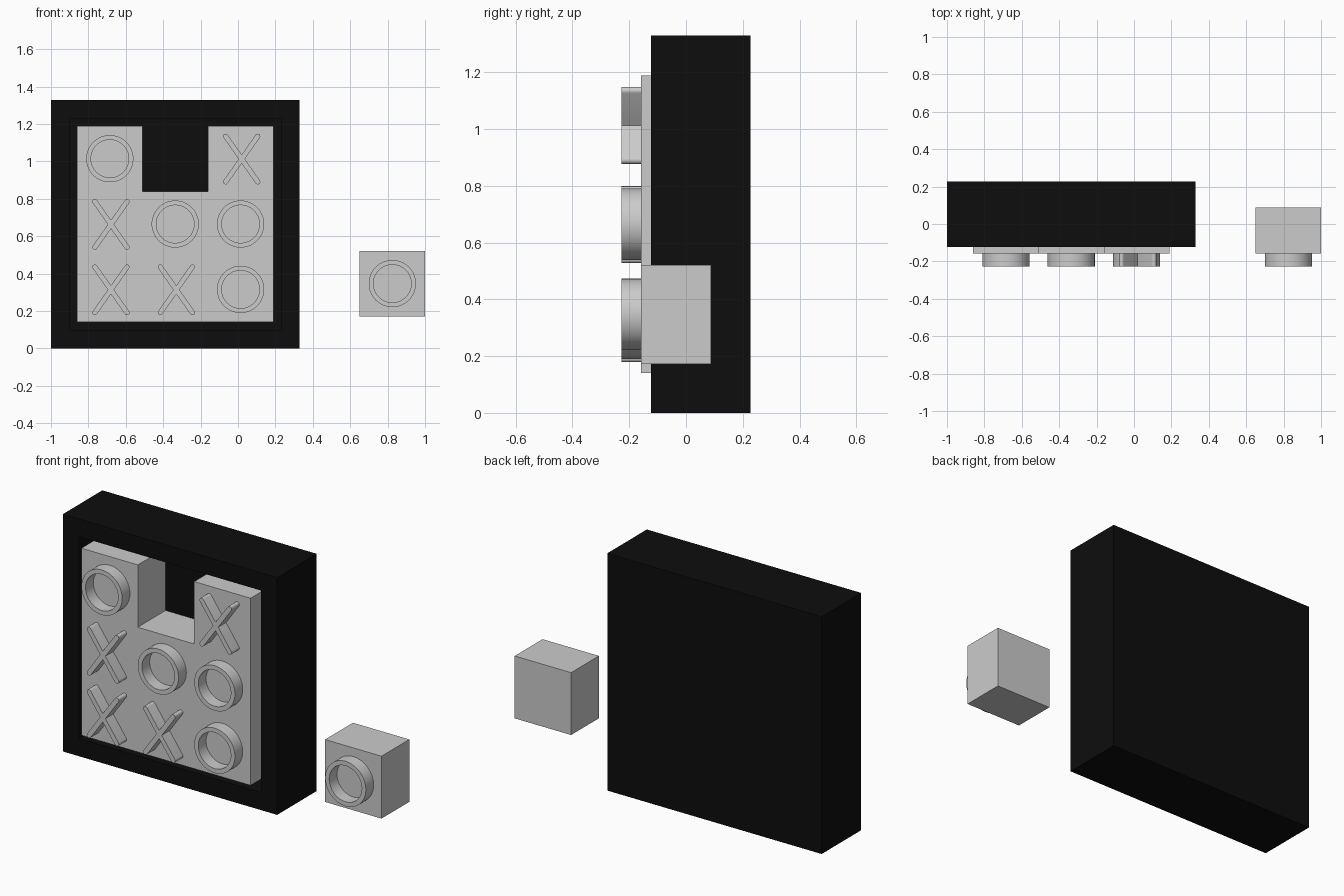
import bpy, bmesh, math
from mathutils import Vector

if "Cube" in bpy.data.objects:
    bpy.data.objects.remove(bpy.data.objects["Cube"])

TILE = 0.3495
FRONT, FACE, BACK, TOP = -0.123, -0.158, 0.088, -0.227   # y levels
X0, Z0 = -0.86, 0.141                                     # lower left corner of the tile field


def finish(name, bm, smooth=False):
    bmesh.ops.recalc_face_normals(bm, faces=bm.faces)
    mesh = bpy.data.meshes.new(name)
    bm.to_mesh(mesh)
    bm.free()
    ob = bpy.data.objects.new(name, mesh)
    bpy.context.collection.objects.link(ob)
    if smooth:
        bpy.ops.object.select_all(action='DESELECT')
        ob.select_set(True)
        bpy.context.view_layer.objects.active = ob
        bpy.ops.object.shade_smooth_by_angle(angle=math.radians(30))
    return ob


def prism(name, outline, y0, y1, smooth=False):
    """Extrude an (x, z) outline from y0 to y1."""
    bm = bmesh.new()
    face = bm.faces.new([bm.verts.new((x, y0, z)) for x, z in outline])
    ext = bmesh.ops.extrude_face_region(bm, geom=[face], use_keep_orig=True)
    verts = [g for g in ext["geom"] if isinstance(g, bmesh.types.BMVert)]
    bmesh.ops.translate(bm, vec=(0, y1 - y0, 0), verts=verts)
    return finish(name, bm, smooth)


def rect(x0, z0, x1, z1):
    return [(x0, z0), (x1, z0), (x1, z1), (x0, z1)]


def ring(name, cx, cz, n=64, outer=0.126, inner=0.101):
    section = [(outer, FACE), (outer, TOP), (inner, TOP), (inner, FACE)]
    bm = bmesh.new()
    loops = []
    for i in range(n):
        a = math.tau * i / n
        loops.append([bm.verts.new((cx + r * math.cos(a), y, cz + r * math.sin(a)))
                      for r, y in section])
    for i in range(n):
        p, q = loops[i], loops[(i + 1) % n]
        for k in range(4):
            m = (k + 1) % 4
            bm.faces.new((p[k], p[m], q[m], q[k]))
    return finish(name, bm, True)


def cross(name, cx, cz, w=0.0135, ex=0.086, ez=0.122, n=8):
    """Two crossing bars with round ends, as a single outline."""
    tilt = math.atan2(ez, ex)
    notch_x, notch_z = w / math.sin(tilt), w / math.cos(tilt)
    arms = [(1, 1, tilt, (0, notch_z)), (-1, 1, math.pi - tilt, (-notch_x, 0)),
            (-1, -1, math.pi + tilt, (0, -notch_z)), (1, -1, -tilt, (notch_x, 0))]
    pts = []
    for sx, sz, ang, notch in arms:
        for i in range(n + 1):
            a = ang - math.pi / 2 + math.pi * i / n
            pts.append((cx + sx * ex + w * math.cos(a), cz + sz * ez + w * math.sin(a)))
        pts.append((cx + notch[0], cz + notch[1]))
    return prism(name, pts, FACE, TOP, True)


# Black frame with a square recess
bm = bmesh.new()
bmesh.ops.create_cube(bm, size=1)
for v in bm.verts:
    v.co = Vector((-0.3355 + v.co.x * 1.329, 0.052 + v.co.y * 0.35, 0.6645 + v.co.z * 1.329))
bm.normal_update()
front = min(bm.faces, key=lambda f: f.calc_center_median().y)
bmesh.ops.inset_individual(bm, faces=[front], thickness=0.14)
floor = bmesh.ops.extrude_discrete_faces(bm, faces=[front])["faces"][0]
bmesh.ops.translate(bm, vec=(0, BACK - FRONT, 0), verts=floor.verts)
frame = finish("frame", bm)
black = bpy.data.materials.new("black")
black.diffuse_color = (0.004, 0.004, 0.004, 1)
black.use_nodes = True
black.node_tree.nodes["Principled BSDF"].inputs["Base Color"].default_value = black.diffuse_color
frame.data.materials.append(black)

# Tile field with the top middle tile missing
a, b, c, d = [X0 + TILE * i for i in range(4)]
zt = Z0 + 3 * TILE
zn = Z0 + 2 * TILE
prism("tile_field", [(a, Z0), (d, Z0), (d, zt), (c, zt), (c, zn), (b, zn), (b, zt), (a, zt)],
      FACE, BACK)

# Raised marks, rows from top to bottom
for row, marks in enumerate(["O-X", "XOO", "XXO"]):
    for col, mark in enumerate(marks):
        cx = X0 + TILE * (col + 0.5)
        cz = Z0 + TILE * (2.5 - row)
        if mark == "O":
            ring(f"ring_mark_{row}{col}", cx, cz)
        elif mark == "X":
            cross(f"cross_mark_{row}{col}", cx + 0.006, cz - 0.002)

# Loose tile with its ring
prism("loose_tile", rect(1 - TILE, 0.172, 1, 0.172 + TILE), FACE, BACK)
ring("loose_ring_mark", 1 - TILE / 2, 0.172 + TILE / 2)
